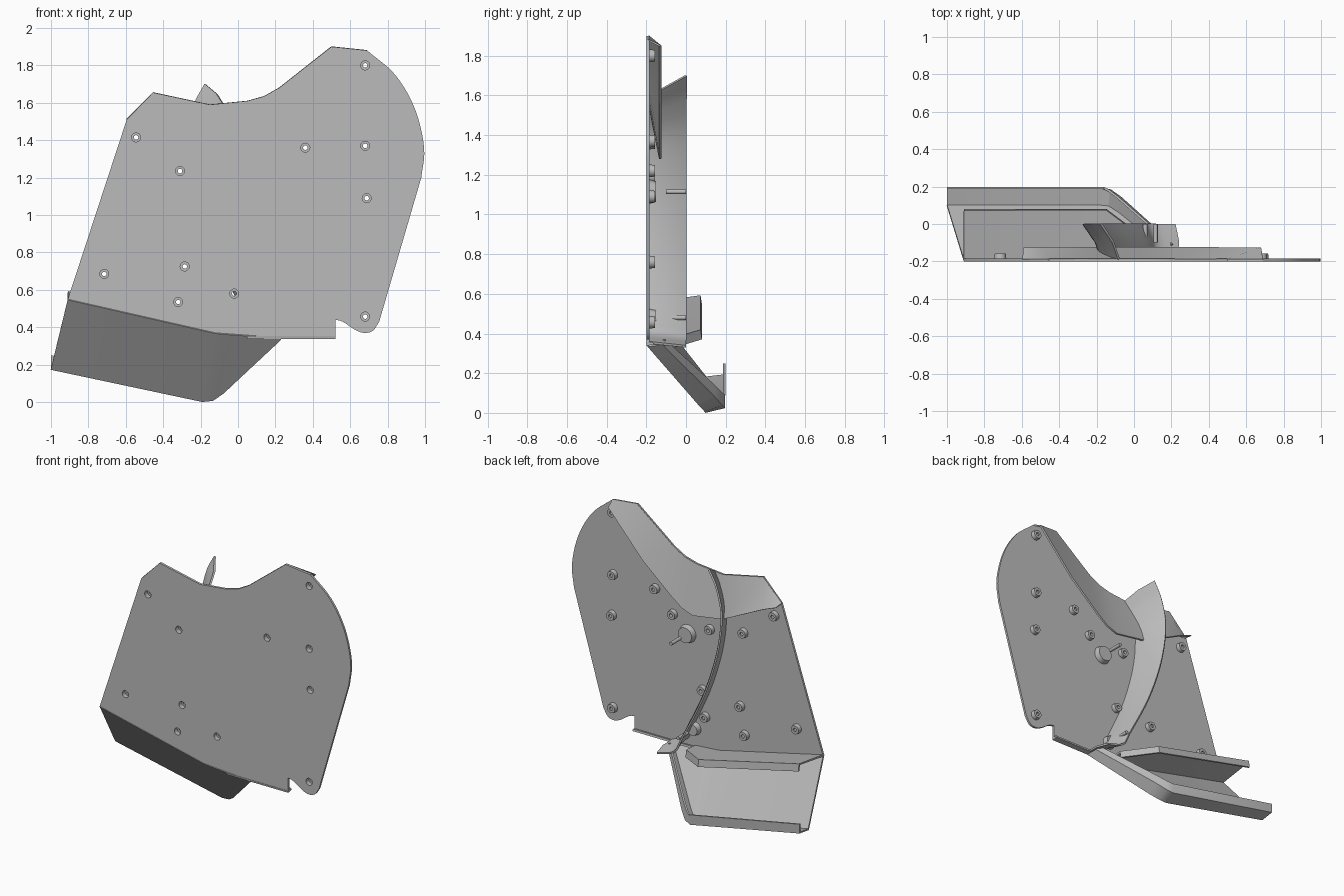
import bpy, bmesh, math
from mathutils import Vector, Matrix

if "Cube" in bpy.data.objects:
    bpy.data.objects.remove(bpy.data.objects["Cube"])

grey = bpy.data.materials.new("Plain grey")
grey.use_nodes = True
grey.diffuse_color = (0.5, 0.5, 0.5, 1)
grey.node_tree.nodes["Principled BSDF"].inputs["Base Color"].default_value = grey.diffuse_color

FRONT, PLATE_BACK = -0.2, -0.185
parts = []


def finish(name, bm):
    bmesh.ops.recalc_face_normals(bm, faces=bm.faces)
    mesh = bpy.data.meshes.new(name)
    bm.to_mesh(mesh)
    bm.free()
    mesh.materials.append(grey)
    ob = bpy.data.objects.new(name, mesh)
    bpy.context.collection.objects.link(ob)
    parts.append(ob)
    return ob


def smooth_path(points, steps=5):
    """Catmull-Rom curve through the points."""
    p = [Vector(q) for q in points]
    p = [2 * p[0] - p[1]] + p + [2 * p[-1] - p[-2]]
    out = []
    for a, b, c, d in zip(p, p[1:], p[2:], p[3:]):
        for i in range(steps):
            t = i / steps
            out.append(0.5 * (2 * b + (c - a) * t + (2 * a - 5 * b + 4 * c - d) * t**2
                              + (3 * b - a - 3 * c + d) * t**3))
    return out + [p[-2]]


def sheet(name, rows, thick):
    """Thin shell lofted between rows of points."""
    bm = bmesh.new()
    grid = [[bm.verts.new(q) for q in row] for row in rows]
    for r, s in zip(grid, grid[1:]):
        for i in range(len(r) - 1):
            bm.faces.new((r[i], r[i + 1], s[i + 1], s[i]))
    ob = finish(name, bm)
    mod = ob.modifiers.new("Thickness", 'SOLIDIFY')
    mod.thickness, mod.offset = thick, 0
    return ob


def add_rod(bm, x, z, r, y0, y1, r2=None):
    turn = Matrix.Translation((x, (y0 + y1) / 2, z)) @ Matrix.Rotation(-math.pi / 2, 4, 'X')
    bmesh.ops.create_cone(bm, cap_ends=True, segments=24, radius1=r, radius2=r2 or r,
                          depth=y1 - y0, matrix=turn)


def at(y, pts):
    return [(x, y, z) for x, z in pts]


# Flat side panel with rounded rear edge
rim = [(-.595, 1.51), (-.455, 1.655), (-.15, 1.59), (.05, 1.61),
       (.14, 1.635), (.22, 1.68), (.5, 1.9), (.69, 1.88)]
rear = smooth_path([(.69, 1.88, 0), (.84, 1.75, 0), (.945, 1.57, 0), (.995, 1.36, 0), (.98, 1.2, 0)])
foot = smooth_path([(.755, .43, 0), (.72, .38, 0), (.67, .37, 0), (.62, .39, 0), (.56, .43, 0), (.52, .44, 0)], 3)
outline = rim + [v.to_2d() for v in rear[1:] + foot] + [(.52, .345), (.23, .345), (-.12, .37), (-.91, .55)]
bm = bmesh.new()
face = bm.faces.new([bm.verts.new(q) for q in at(FRONT, outline)])
back = bmesh.ops.extrude_face_region(bm, geom=[face])
bmesh.ops.translate(bm, vec=(0, PLATE_BACK - FRONT, 0),
                    verts=[g for g in back["geom"] if isinstance(g, bmesh.types.BMVert)])
side_panel = finish("side_panel", bm)

# Screw bosses: bored ones go through, blind ones sit on the back
bored = [(-.545, 1.415), (-.31, 1.235), (-.715, .685), (-.285, .725), (-.32, .535), (.36, 1.36),
         (.68, 1.8), (.68, 1.37), (.688, 1.09), (.68, .457), (-.02, .58)]
blind = [(.225, 1.22), (-.055, 1.19), (0, .76)]
bm = bmesh.new()
for x, z in bored + blind:
    add_rod(bm, x, z, .033, PLATE_BACK - .006, -.157, .029)
bosses = finish("screw_bosses", bm)


def cutter(name, places, r, y0, y1):
    bm = bmesh.new()
    for x, z in places:
        add_rod(bm, x, z, r, y0, y1)
    ob = finish(name, bm)
    ob.hide_render = True
    return ob


cutters = [cutter("counterbore_cutter", bored, .024, -.25, -.168),
           cutter("screw_hole_cutter", bored + blind, .012, -.184, -.1)]
for ob in (side_panel, bosses):
    for tool in cutters:
        mod = ob.modifiers.new("Bore", 'BOOLEAN')
        mod.object, mod.operation, mod.solver = tool, 'DIFFERENCE', 'EXACT'

# Two mounting posts with flared bases
for name, x, z, r in (("upper_post", .115, 1.115, .052), ("lower_post", .06, .48, .038)):
    bm = bmesh.new()
    add_rod(bm, x, z, r * 1.2, PLATE_BACK - .004, -.15, r)
    add_rod(bm, x, z, r, -.152, -.068)
    post = finish(name, bm)
    hole = cutter(name + "_cutter", [(x, z)], .012, -.1, 0)
    cutters.append(hole)
    mod = post.modifiers.new("Bore", 'BOOLEAN')
    mod.object, mod.operation, mod.solver = hole, 'DIFFERENCE', 'EXACT'

# Sloped rim leaning back from the top edge
lower_rim = [(-.59, 1.5), (-.5, 1.465), (-.19, 1.315), (.037, 1.28),
             (.12, 1.31), (.2, 1.37), (.42, 1.56), (.68, 1.85)]
sheet("sloped_rim", [at(FRONT + .008, rim), at(-.13, lower_rim)], .012)

# Tall curved fin running down the back
outer = smooth_path(at(0, [(-.175, 1.7), (-.235, 1.58), (-.27, 1.39), (-.23, 1.11),
                           (-.125, .8), (.03, .49), (.09, .38), (.22, .335)]))
inner = smooth_path(at(-.19, [(-.08, 1.595), (-.13, 1.5), (-.17, 1.36), (-.15, 1.11),
                              (-.06, .8), (.08, .49), (.12, .4), (.23, .355)]))
middle = [a.lerp(b, .5) + Vector((.015, 0, 0)) for a, b in zip(inner, outer)]
sheet("curved_fin", [inner, middle, outer], .012)

# Short lip under the panel
sheet("bottom_lip", [[(.05, y, z), (.52, y, z)] for y, z in ((FRONT, .345), (-.165, .352))], .014)

# Chute tray: sloping panel, floor and upturned lip
top_edge = at(-.194, [(-.91, .55), (-.12, .37), (-.04, .363), (.06, .356), (.23, .345)])
fold = [(-1, .1, .178), (-.19, .1, .006), (-.135, .095, .012), (-.08, .06, .05), (.23, -.19, .338)]
floor = [(-1, .192, .19), (-.17, .192, .028), (-.125, .18, .04), (-.07, .14, .085), (.22, -.12, .345)]
lip = [(-1, .192, .25), (-.16, .192, .09), (-.13, .175, .105), (-.085, .14, .14), (.2, -.11, .37)]
sheet("chute_tray", [top_edge, fold, floor, lip], .012)

# Upper chute rail: shelf from the panel with a turned-down lip
shelf = [(x, y, z) for x, y, z in ((-.91, -.19, .55), (-.12, -.19, .37), (.06, -.19, .357))]
edge = [(-.91, .07, .588), (-.15, .07, .415), (.05, -.08, .37)]
drop = [(x, y + .005, z - .045) for x, y, z in edge]
sheet("upper_rail", [shelf, edge, drop], .012)

# Bake modifiers, drop the cutters, shade
bpy.ops.object.select_all(action='DESELECT')
for ob in parts:
    if ob not in cutters:
        ob.select_set(True)
bpy.context.view_layer.objects.active = side_panel
bpy.ops.object.convert(target='MESH')
for ob in cutters:
    bpy.data.objects.remove(ob)
bpy.ops.object.shade_smooth_by_angle(angle=math.radians(30))
